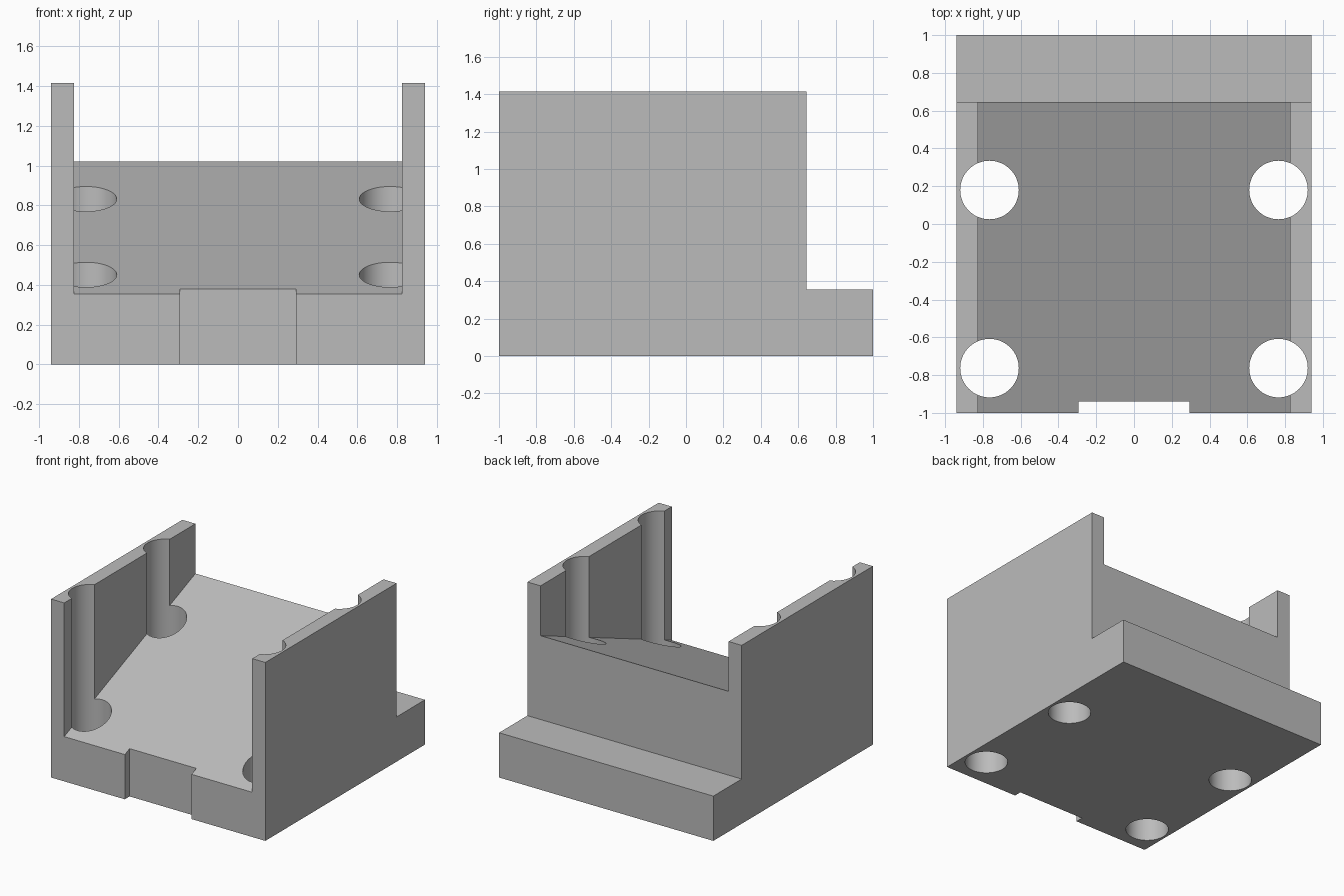
import bpy
import bmesh
from mathutils import Matrix

default = bpy.data.objects.get("Cube")
if default:
    bpy.data.objects.remove(default, do_unlink=True)

# Single material
grey = bpy.data.materials.new("plain_grey")
grey.use_nodes = True
colour = (0.5, 0.5, 0.5, 1)
grey.diffuse_color = colour
grey.node_tree.nodes["Principled BSDF"].inputs["Base Color"].default_value = colour

HALF_WIDTH, INNER = 0.94, 0.825
STEP_Y, STEP_Z, WALL_Z = 0.645, 0.355, 1.415
RAMP_LOW, RAMP_HIGH = 0.355, 1.02


def make_object(name, bm):
    bmesh.ops.recalc_face_normals(bm, faces=bm.faces)
    mesh = bpy.data.meshes.new(name)
    bm.to_mesh(mesh)
    bm.free()
    mesh.materials.append(grey)
    obj = bpy.data.objects.new(name, mesh)
    bpy.context.collection.objects.link(obj)
    return obj


def side_prism(name, profile, half_width):
    """Extrude a (y, z) outline symmetrically across x."""
    bm = bmesh.new()
    face = bm.faces.new([bm.verts.new((-half_width, y, z)) for y, z in profile])
    grown = bmesh.ops.extrude_face_region(bm, geom=[face])["geom"]
    verts = [v for v in grown if isinstance(v, bmesh.types.BMVert)]
    bmesh.ops.translate(bm, verts=verts, vec=(2 * half_width, 0, 0))
    return make_object(name, bm)


def cut(target, cutter):
    mod = target.modifiers.new(cutter.name, "BOOLEAN")
    mod.operation = "DIFFERENCE"
    mod.solver = "EXACT"
    mod.object = cutter
    bpy.context.view_layer.objects.active = target
    bpy.ops.object.modifier_apply(modifier=mod.name)
    bpy.data.objects.remove(cutter, do_unlink=True)


# Stepped outer block
bracket = side_prism("ramped_bracket", [
    (-1, 0), (1, 0), (1, STEP_Z), (STEP_Y, STEP_Z),
    (STEP_Y, WALL_Z), (-1, WALL_Z)], HALF_WIDTH)

# Channel between the walls, with a sloping floor
slope = (RAMP_HIGH - RAMP_LOW) / (STEP_Y + 1)
front, back = -1.2, STEP_Y + 0.2
cut(bracket, side_prism("channel_cutter", [
    (front, RAMP_LOW + slope * (front + 1)),
    (back, RAMP_LOW + slope * (back + 1)),
    (back, 2), (front, 2)], INNER))

# Shallow notch in the front edge
cut(bracket, side_prism("notch_cutter", [
    (-1.2, -0.2), (-0.94, -0.2), (-0.94, 0.8), (-1.2, 0.8)], 0.293))

# Four vertical bolt holes that scoop into the walls
for x in (-0.765, 0.765):
    for y in (-0.763, 0.18):
        bm = bmesh.new()
        bmesh.ops.create_cone(bm, cap_ends=True, segments=64, radius1=0.155,
                              radius2=0.155, depth=3,
                              matrix=Matrix.Translation((x, y, 0.7)))
        cut(bracket, make_object("hole_cutter", bm))

# Smooth the holes, keep the edges crisp
bpy.ops.object.select_all(action="DESELECT")
bracket.select_set(True)
bpy.context.view_layer.objects.active = bracket
bpy.ops.object.shade_smooth_by_angle(angle=0.35)
